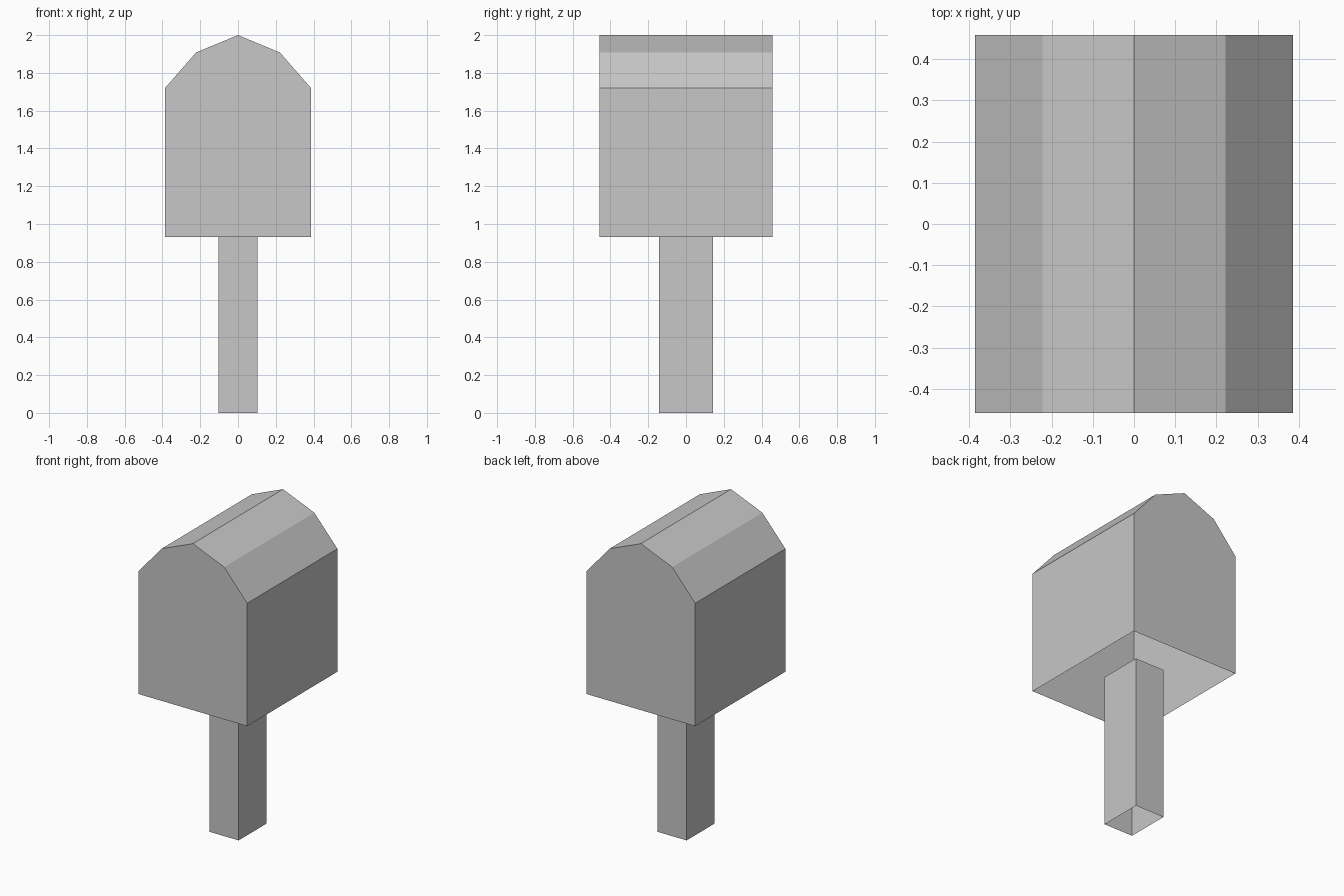
import bpy
import bmesh

default = bpy.data.objects.get("Cube")
if default:
    bpy.data.objects.remove(default, do_unlink=True)

# One plain grey for everything
GREY = (0.57, 0.57, 0.57, 1.0)
grey = bpy.data.materials.new("plain_grey")
grey.use_nodes = True
grey.diffuse_color = GREY
grey.node_tree.nodes["Principled BSDF"].inputs["Base Color"].default_value = GREY


def finish(name, bm):
    """Turn a bmesh into a flat-shaded grey object."""
    mesh = bpy.data.meshes.new(name)
    bm.to_mesh(mesh)
    bm.free()
    mesh.materials.append(grey)
    obj = bpy.data.objects.new(name, mesh)
    bpy.context.collection.objects.link(obj)
    return obj


def extrude_profile(half_profile, depth):
    """Extrude a left-right symmetric x-z profile along y, centred on y = 0."""
    mirrored = [(-x, z) for x, z in reversed(half_profile) if x > 0]
    bm = bmesh.new()
    verts = [bm.verts.new((x, -depth / 2, z)) for x, z in half_profile + mirrored]
    front = bm.faces.new(verts)
    back = bmesh.ops.extrude_face_region(bm, geom=[front], use_keep_orig=True)
    moved = [g for g in back["geom"] if isinstance(g, bmesh.types.BMVert)]
    bmesh.ops.translate(bm, vec=(0, depth, 0), verts=moved)
    bmesh.ops.recalc_face_normals(bm, faces=bm.faces)
    return bm


def remove_facing(bm, test):
    """Delete faces whose normal passes the test, leaving the shell open."""
    bm.normal_update()
    faces = [f for f in bm.faces if test(f.normal)]
    bmesh.ops.delete(bm, geom=faces, context="FACES")


# Box with a faceted arched roof, open underneath
box = extrude_profile([(0.386, 0.93), (0.386, 1.72), (0.222, 1.908), (0, 2.0)], 0.916)
remove_facing(box, lambda n: n.z < -0.9)
finish("box", box)

# Square post reaching a little way into the box, open at both ends
post = extrude_profile([(0.104, 0), (0.104, 0.99)], 0.284)
remove_facing(post, lambda n: abs(n.z) > 0.9)
finish("post", post)
